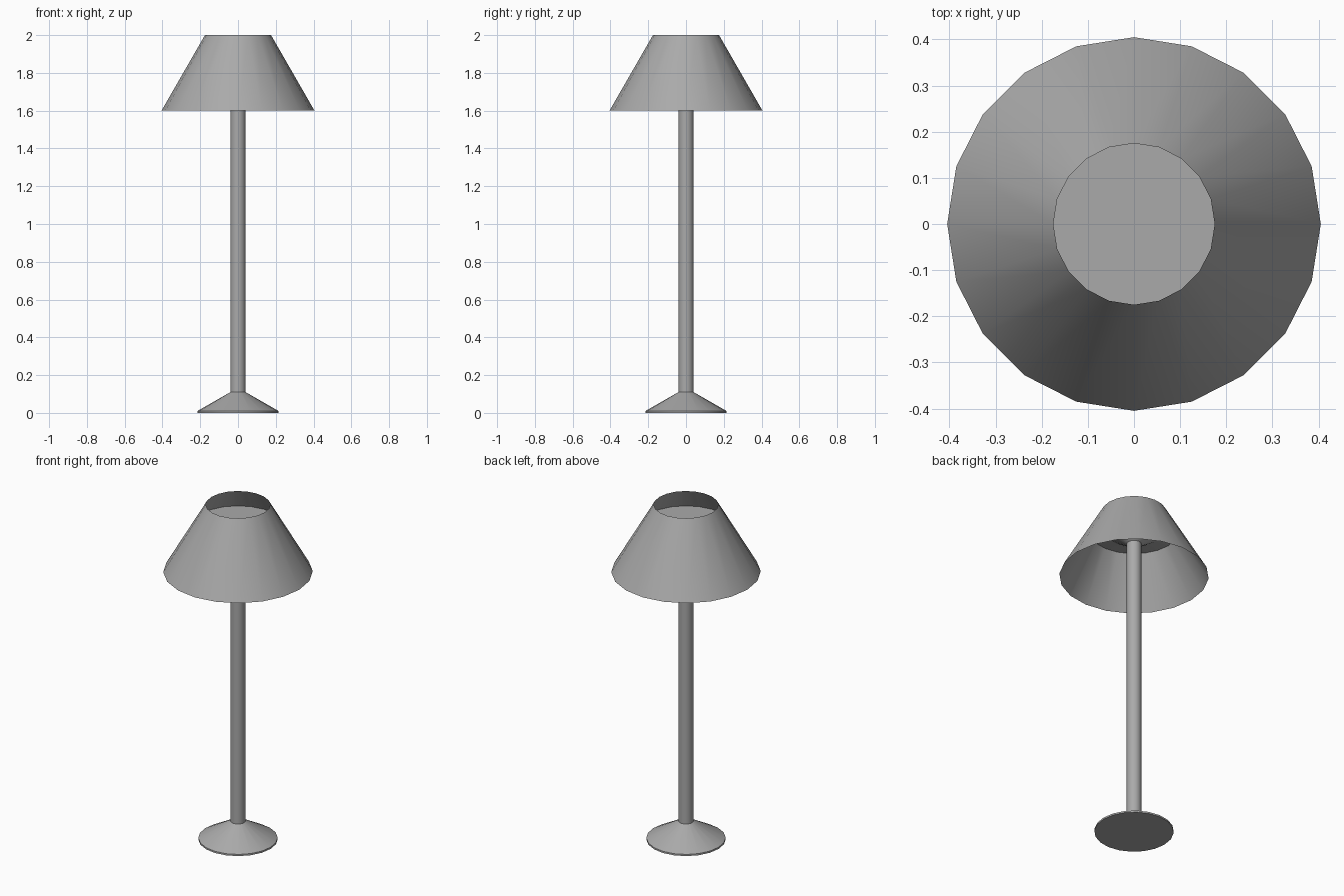
import bpy
import bmesh
import math

cube = bpy.data.objects.get("Cube")
if cube:
    bpy.data.objects.remove(cube, do_unlink=True)

SIDES = 20

grey = bpy.data.materials.new("plain grey")
grey.use_nodes = True
colour = (0.4, 0.4, 0.4, 1)
grey.diffuse_color = colour
grey.node_tree.nodes["Principled BSDF"].inputs["Base Color"].default_value = colour


def turned(name, profile, cap_bottom=False, cap_top=False):
    """Turn a (radius, height) profile, listed upwards, around the z axis."""
    bm = bmesh.new()
    rings = []
    for r, z in profile:
        angles = [math.tau * i / SIDES for i in range(SIDES)]
        rings.append([bm.verts.new((r * math.cos(a), r * math.sin(a), z)) for a in angles])
    for low, high in zip(rings, rings[1:]):
        for i in range(SIDES):
            j = (i + 1) % SIDES
            bm.faces.new((low[i], low[j], high[j], high[i]))
    if cap_bottom:
        bm.faces.new(rings[0][::-1])
    if cap_top:
        bm.faces.new(rings[-1])
    mesh = bpy.data.meshes.new(name)
    bm.to_mesh(mesh)
    bm.free()
    obj = bpy.data.objects.new(name, mesh)
    bpy.context.collection.objects.link(obj)
    mesh.materials.append(grey)
    bpy.ops.object.select_all(action="DESELECT")
    obj.select_set(True)
    bpy.context.view_layer.objects.active = obj
    bpy.ops.object.shade_smooth_by_angle(angle=math.radians(25))
    return obj


# Foot: thin rim rising as a cone to the pole
turned("base", [(0.215, 0), (0.215, 0.01), (0.04, 0.11)], cap_bottom=True)

# Straight pole running up into the shade
turned("pole", [(0.04, 0.1), (0.04, 1.82)])

# Holder: flares from the pole into a flat plate that meets the shade wall
turned("shade_holder", [(0.04, 1.80), (0.15, 1.87), (0.243, 1.88)], cap_top=True)

# Thin shade, open at both ends
turned("shade", [(0.405, 1.6), (0.175, 2.0)])
